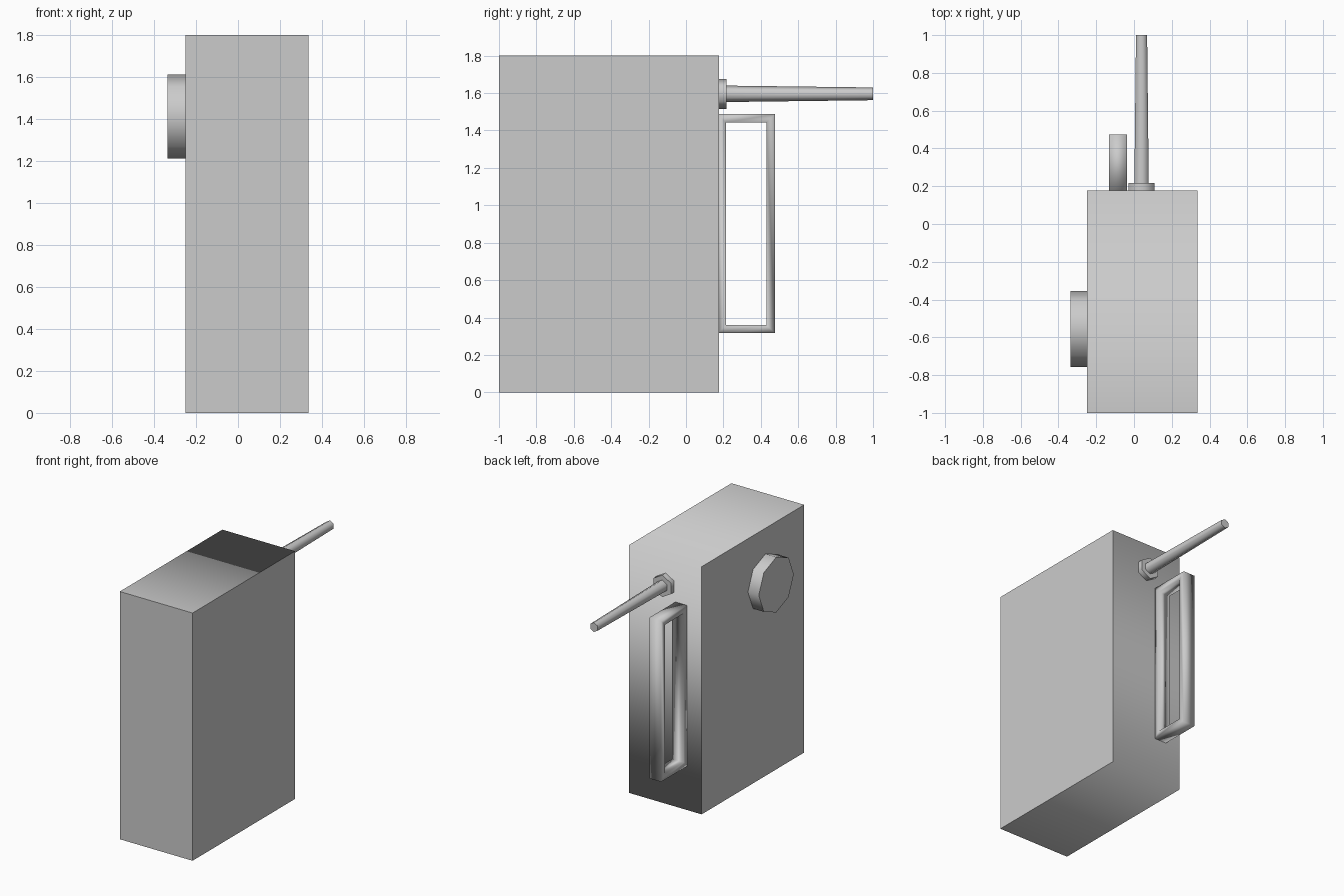
import bpy, bmesh, math
from mathutils import Matrix, Vector

cube = bpy.data.objects.get("Cube")
if cube:
    bpy.data.objects.remove(cube, do_unlink=True)

grey = bpy.data.materials.new("plain grey")
grey.use_nodes = True
GREY = (0.6, 0.6, 0.6, 1)
grey.diffuse_color = GREY
grey.node_tree.nodes["Principled BSDF"].inputs["Base Color"].default_value = GREY


def finish(name, bm):
    """Turn a bmesh into a smooth shaded grey object."""
    bmesh.ops.recalc_face_normals(bm, faces=bm.faces)
    for f in bm.faces:
        f.smooth = True
    mesh = bpy.data.meshes.new(name)
    bm.to_mesh(mesh)
    bm.free()
    mesh.materials.append(grey)
    obj = bpy.data.objects.new(name, mesh)
    bpy.context.collection.objects.link(obj)
    return obj


def add_box(bm, lo, hi):
    lo, hi = Vector(lo), Vector(hi)
    mat = Matrix.Translation((lo + hi) / 2) @ Matrix.Diagonal((*(hi - lo), 1))
    bmesh.ops.create_cube(bm, size=1, matrix=mat)


def prism(name, sides, r1, r2, start, end):
    """Capped cone from start to end, smooth around and sharp at the caps."""
    start, end = Vector(start), Vector(end)
    axis = end - start
    turn = Matrix.Rotation(math.pi / 2, 4, 'Y' if axis.x else 'X')
    if (turn @ Vector((0, 0, 1))).dot(axis) < 0:
        turn.invert()
    spin = Matrix.Rotation(math.pi / 2, 4, 'Z')
    bm = bmesh.new()
    bmesh.ops.create_cone(bm, cap_ends=True, segments=sides, radius1=r1, radius2=r2,
                          depth=axis.length,
                          matrix=Matrix.Translation((start + end) / 2) @ turn @ spin)
    # Put a corner at the very top
    top = max(v.co.z for v in bm.verts) - (start.z + end.z) / 2
    if top < max(r1, r2) * 0.99:
        bmesh.ops.rotate(bm, verts=bm.verts, cent=start,
                         matrix=Matrix.Rotation(math.pi / sides, 3, axis))
    for e in bm.edges:
        e.smooth = not any(abs(f.normal.dot(axis.normalized())) > 0.9 for f in e.link_faces)
    return finish(name, bm)


# Body: only the two back edges, top and bottom, are shaded soft
bm = bmesh.new()
add_box(bm, (-0.25, -1, 0), (0.335, 0.177, 1.8))
for e in bm.edges:
    along_x = abs(e.verts[0].co.x - e.verts[1].co.x) > 0.1
    e.smooth = along_x and e.verts[0].co.y > 0
finish("body", bm)

# Handle: closed rectangular loop, outer and inner outline on each side
bm = bmesh.new()
rings = []
for x in (-0.132, -0.038):
    for y0, y1, z0, z1 in ((0.17, 0.475, 0.318, 1.487), (0.213, 0.43, 0.36, 1.443)):
        rings.append([bm.verts.new((x, y, z))
                      for y, z in ((y0, z0), (y1, z0), (y1, z1), (y0, z1))])
outer_r, inner_r, outer_l, inner_l = rings
loop = [outer_r, outer_l, inner_l, inner_r]
for a, b in zip(loop, loop[1:] + loop[:1]):
    for i in range(4):
        j = (i + 1) % 4
        bm.faces.new((a[i], a[j], b[j], b[i]))
finish("handle", bm)

# Round knob on the side
prism("side_knob", 8, 0.201, 0.201, (-0.25, -0.555, 1.412), (-0.337, -0.555, 1.412))

# Aerial with its collar
prism("aerial_collar", 6, 0.08, 0.08, (0.04, 0.177, 1.596), (0.04, 0.216, 1.596))
prism("aerial_rod", 6, 0.044, 0.034, (0.04, 0.21, 1.596), (0.04, 1, 1.596))
